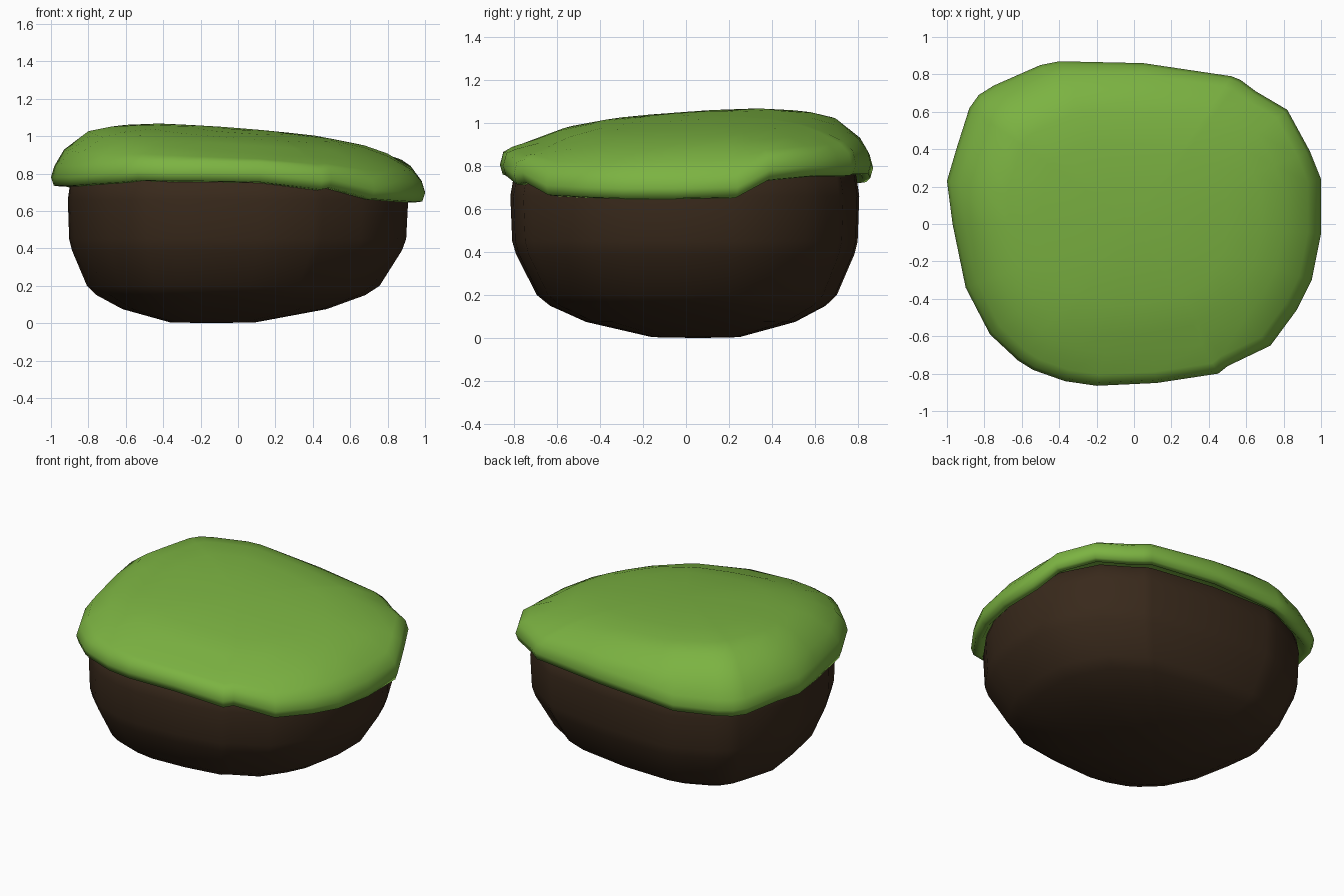
import bpy

if "Cube" in bpy.data.objects:
    bpy.data.objects.remove(bpy.data.objects["Cube"])

# Top-view outline (x, y) and hanging-edge height of the grass
RIM = [(-1, .23, .73), (-.95, .4, .73), (-.88, .62, .71), (-.83, .69, .71),
       (-.75, .74, .71), (-.5, .85, .72), (-.4, .87, .74), (.05, .86, .76),
       (.52, .79, .76), (.57, .77, .75), (.65, .71, .75), (.82, .61, .75),
       (.94, .39, .73), (1, .24, .65), (1, -.05, .645), (.95, -.3, .645),
       (.87, -.46, .65), (.73, -.65, .66), (.5, -.76, .72), (.45, -.8, .71),
       (.12, -.85, .75), (-.2, -.865, .755), (-.37, -.84, .755),
       (-.54, -.78, .76), (-.62, -.73, .75), (-.77, -.59, .74),
       (-.9, -.34, .73), (-.97, 0, .73)]
N = len(RIM)


def loft(name, rings, start, end, color):
    """Skin the rings and close both ends to a point."""
    verts = [p for r in rings for p in r]
    faces = []
    for k in range(len(rings) - 1):
        for i in range(N):
            j = (i + 1) % N
            faces.append((k * N + i, k * N + j, (k + 1) * N + j, (k + 1) * N + i))
    a, last = len(verts), (len(rings) - 1) * N
    verts += [start, end]
    for i in range(N):
        j = (i + 1) % N
        faces += [(a, j, i), (a + 1, last + i, last + j)]
    me = bpy.data.meshes.new(name)
    me.from_pydata(verts, [], faces)
    ob = bpy.data.objects.new(name, me)
    bpy.context.collection.objects.link(ob)
    mat = bpy.data.materials.new(name + "_color")
    mat.diffuse_color = color
    mat.use_nodes = True
    mat.node_tree.nodes["Principled BSDF"].inputs["Base Color"].default_value = mat.diffuse_color
    me.materials.append(mat)
    # outward normals and smooth shading
    bpy.ops.object.select_all(action='DESELECT')
    ob.select_set(True)
    bpy.context.view_layer.objects.active = ob
    bpy.ops.object.mode_set(mode='EDIT')
    bpy.ops.mesh.select_all(action='SELECT')
    bpy.ops.mesh.normals_make_consistent(inside=False)
    bpy.ops.object.mode_set(mode='OBJECT')
    bpy.ops.object.shade_smooth()
    return ob


def dome(x, y, drop):
    return 1.035 - .075 * x + .06 * y - drop


# Grass cap: tilted dome, rounded rim, underside tucked against the soil
cap = []
for s, drop in ((.25, .005), (.5, .02), (.68, .045), (.8, .08)):
    cap.append([(x * s, y * s, dome(x * s, y * s, drop)) for x, y, b in RIM])
cap.append([(x * .93, y * .93, .5 * (b + .1) + .5 * dome(x * .8, y * .8, .08))
            for x, y, b in RIM])
for s, up in ((.982, .11), (1, .05), (.985, .005), (.945, 0), (.9, .05), (.8, .07)):
    cap.append([(x * s, y * s, b + up) for x, y, b in RIM])
loft("grass_cap", cap, (0, 0, 1.035), (0, 0, .83), (.2, .45, .054, 1))

# Soil body: rounded boulder whose lowest point sits left of centre
soil = []
for s, z in ((.25, .004), (.6, .075), (.79, .15), (.86, .2), (.97, .39),
             (.99, .45), (1, .66), (.98, .76), (.9, .8)):
    soil.append([(x * .91 * s - .18 * (1 - s), y * .935 * s + .07 * (1 - s) - .008, z)
                 for x, y, b in RIM])
loft("soil_body", soil, (-.15, .06, 0), (0, 0, .81), (.04, .022, .011, 1))
